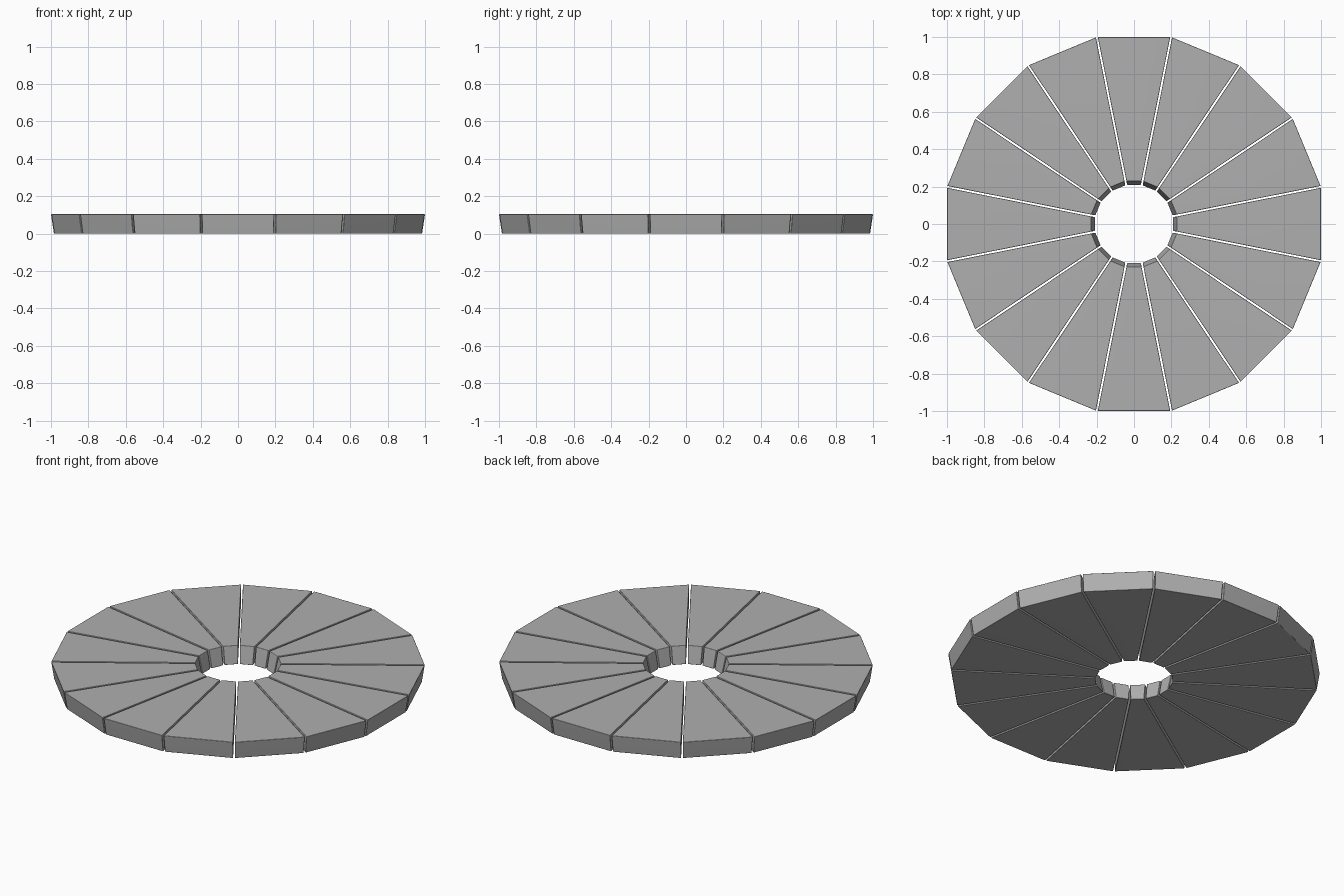
import bpy, math
from mathutils import Matrix

if "Cube" in bpy.data.objects:
    bpy.data.objects.remove(bpy.data.objects["Cube"])

N = 16
GAP = 0.005          # half the gap between neighbouring wedges
HEIGHT = 0.104
T = math.tan(math.pi / N)

# Radial section of a wedge: (distance from centre, height)
section = [(0.208, 0), (0.984, 0), (1.0, HEIGHT), (0.23, HEIGHT)]


def half_width(r):
    return r * T - GAP / math.cos(math.pi / N)


# One wedge shared by all segments
verts = [(r, s * half_width(r), z) for s in (-1, 1) for r, z in section]
faces = [(0, 1, 2, 3), (7, 6, 5, 4)]
faces += [(i, i + 4, (i + 1) % 4 + 4, (i + 1) % 4) for i in range(4)]
mesh = bpy.data.meshes.new("ring_wedge")
mesh.from_pydata(verts, [], faces)
mesh.update()
mesh.shade_smooth()

# Dark grey stone
stone = bpy.data.materials.new("dark_grey")
stone.diffuse_color = (0.43, 0.43, 0.43, 1)
stone.use_nodes = True
stone.node_tree.nodes["Principled BSDF"].inputs["Base Color"].default_value = stone.diffuse_color
mesh.materials.append(stone)

# Ring of wedges with slightly softened edges
for i in range(N):
    wedge = bpy.data.objects.new(f"ring_wedge_{i + 1}", mesh)
    wedge.matrix_world = Matrix.Rotation(i * math.tau / N, 4, 'Z')
    bpy.context.collection.objects.link(wedge)
    bevel = wedge.modifiers.new("soft_edges", 'BEVEL')
    bevel.width = 0.003
    bevel.segments = 2
    bevel.limit_method = 'NONE'
    wedge.modifiers.new("flat_faces", 'WEIGHTED_NORMAL')
